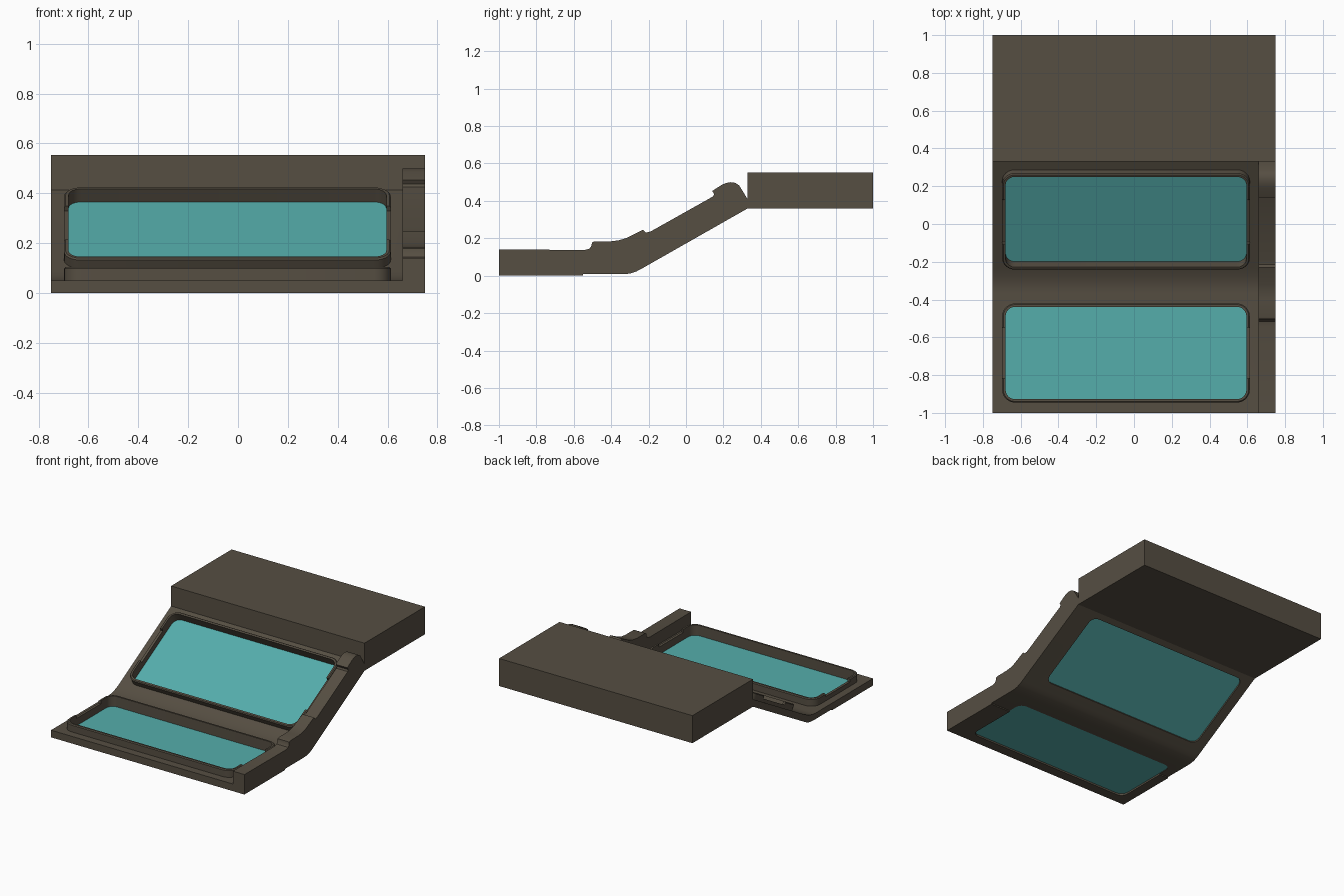
import bpy, bmesh, math
from mathutils import Matrix, Vector

if "Cube" in bpy.data.objects:
    bpy.data.objects.remove(bpy.data.objects["Cube"])


def material(name, colour):
    m = bpy.data.materials.new(name)
    m.diffuse_color = (*colour, 1)
    m.use_nodes = True
    m.node_tree.nodes["Principled BSDF"].inputs["Base Color"].default_value = m.diffuse_color
    return m


BROWN = material("brown_metal", (0.093, 0.077, 0.055))
TEAL = material("teal_glass", (0.09, 0.42, 0.41))


def make(name, bm, mat):
    bmesh.ops.recalc_face_normals(bm, faces=bm.faces)
    me = bpy.data.meshes.new(name)
    bm.to_mesh(me)
    bm.free()
    me.materials.append(mat)
    ob = bpy.data.objects.new(name, me)
    bpy.context.collection.objects.link(ob)
    return ob


def smooth(ob):
    bpy.ops.object.select_all(action='DESELECT')
    ob.select_set(True)
    bpy.context.view_layer.objects.active = ob
    bpy.ops.object.shade_smooth_by_angle(angle=math.radians(30))


def extrude_x(name, profile, x0, x1):
    bm = bmesh.new()
    face = bm.faces.new([bm.verts.new((x0, y, z)) for y, z in profile])
    ext = bmesh.ops.extrude_face_region(bm, geom=[face])
    bmesh.ops.translate(bm, vec=(x1 - x0, 0, 0),
                        verts=[v for v in ext['geom'] if isinstance(v, bmesh.types.BMVert)])
    return make(name, bm, BROWN)


def box(name, lo, hi, matrix=Matrix()):
    bm = bmesh.new()
    lo, hi = Vector(lo), Vector(hi)
    bmesh.ops.create_cube(bm, size=1, matrix=matrix @ Matrix.Translation((lo + hi) / 2)
                          @ Matrix.Diagonal((*(hi - lo), 1)))
    return make(name, bm, BROWN)


def outline(w, d, r, n=6):
    pts = []
    for k, (sx, sy) in enumerate([(1, 1), (-1, 1), (-1, -1), (1, -1)]):
        for i in range(n + 1):
            a = math.pi / 2 * (k + i / n)
            pts.append((sx * (w / 2 - r) + r * math.cos(a), sy * (d / 2 - r) + r * math.sin(a)))
    return pts


def plate(name, w, d, r, z0, z1, matrix, mat):
    bm = bmesh.new()
    pts = outline(w, d, r)
    a, b = [[bm.verts.new(matrix @ Vector((x, y, z))) for x, y in pts] for z in (z0, z1)]
    bm.faces.new(a)
    bm.faces.new(b)
    for i in range(len(pts)):
        bm.faces.new((a[i - 1], a[i], b[i], b[i - 1]))
    return make(name, bm, mat)


def rim(name, w, d, r, t, z0, z1, matrix):
    # Closed cross-section swept round the outline, with a small outer chamfer
    c = 0.006
    section = [(0, z0), (0, z1), (t - c, z1), (t, z1 - c), (t, z0)]
    bm = bmesh.new()
    rings = [[bm.verts.new(matrix @ Vector((x, y, z)))
              for x, y in outline(w + 2 * o, d + 2 * o, r + o)] for o, z in section]
    for k in range(len(rings)):
        a, b = rings[k - 1], rings[k]
        for i in range(len(a)):
            bm.faces.new((a[i - 1], a[i], b[i], b[i - 1]))
    return make(name, bm, BROWN)


def cut(ob, cutter):
    mod = ob.modifiers.new("cut", 'BOOLEAN')
    mod.operation, mod.solver, mod.object = 'DIFFERENCE', 'EXACT', cutter
    cutter.hide_render = True
    bpy.context.view_layer.objects.active = ob
    bpy.ops.object.modifier_apply(modifier=mod.name)
    bpy.data.objects.remove(cutter)


# Underside shared by the slab and the side rail
under = [(0.33, 0.36), (-0.24, 0.036), (-0.265, 0.023), (-0.29, 0.014),
         (-0.32, 0.009), (-0.35, 0.008), (-0.55, 0.008), (-0.55, 0), (-1, 0)]

# Thin bent slab
slab = extrude_x("bent_slab", under + [
    (-1, 0.05), (-0.36, 0.05), (-0.33, 0.053), (-0.30, 0.061), (-0.27, 0.073),
    (-0.24, 0.088), (0.33, 0.412)], -0.75, 0.66)

# Side rail with raised steps
rail = extrude_x("side_rail", under + [
    (-1, 0.14), (-0.54, 0.138), (-0.515, 0.145), (-0.505, 0.16), (-0.503, 0.178),
    (-0.49, 0.183), (-0.40, 0.184), (-0.36, 0.189), (-0.32, 0.201), (-0.23, 0.246),
    (-0.215, 0.23), (-0.19, 0.236), (0.145, 0.424), (0.15, 0.437), (0.14, 0.453),
    (0.19, 0.485), (0.215, 0.496), (0.24, 0.5), (0.265, 0.496), (0.285, 0.482),
    (0.33, 0.408)], 0.66, 0.75)

# Solid rear block
box("rear_block", (-0.75, 0.33, 0.36), (0.75, 1, 0.553))

# Two windows, each with a hole, glass pane and notched rim
slope = math.atan2(0.324, 0.57)
windows = [
    ("front", Matrix.Translation((-0.0425, -0.683, 0)), 0.489, 0.103),
    ("sloped", Matrix.Translation((-0.0425, 0.055, 0.203)) @ Matrix.Rotation(slope, 4, 'X'), 0.55, 0.09),
]
W, R = 1.275, 0.05
for name, m, depth, top in windows:
    cut(slab, plate("hole_cutter", W, depth, R, -0.05, 0.15, m, BROWN))
    frame = rim(name + "_window_rim", W, depth, R, 0.018, 0.03, top, m)
    for s in (-1, 1):
        x = s * (W / 2 + 0.01)
        cut(frame, box("notch_cutter", (x - 0.03, -0.135, top - 0.022), (x + 0.03, 0.135, top + 0.05), m))
    smooth(frame)
    smooth(plate(name + "_window_glass", W, depth, R, 0.012, 0.03, m, TEAL))
smooth(slab)
smooth(rail)
